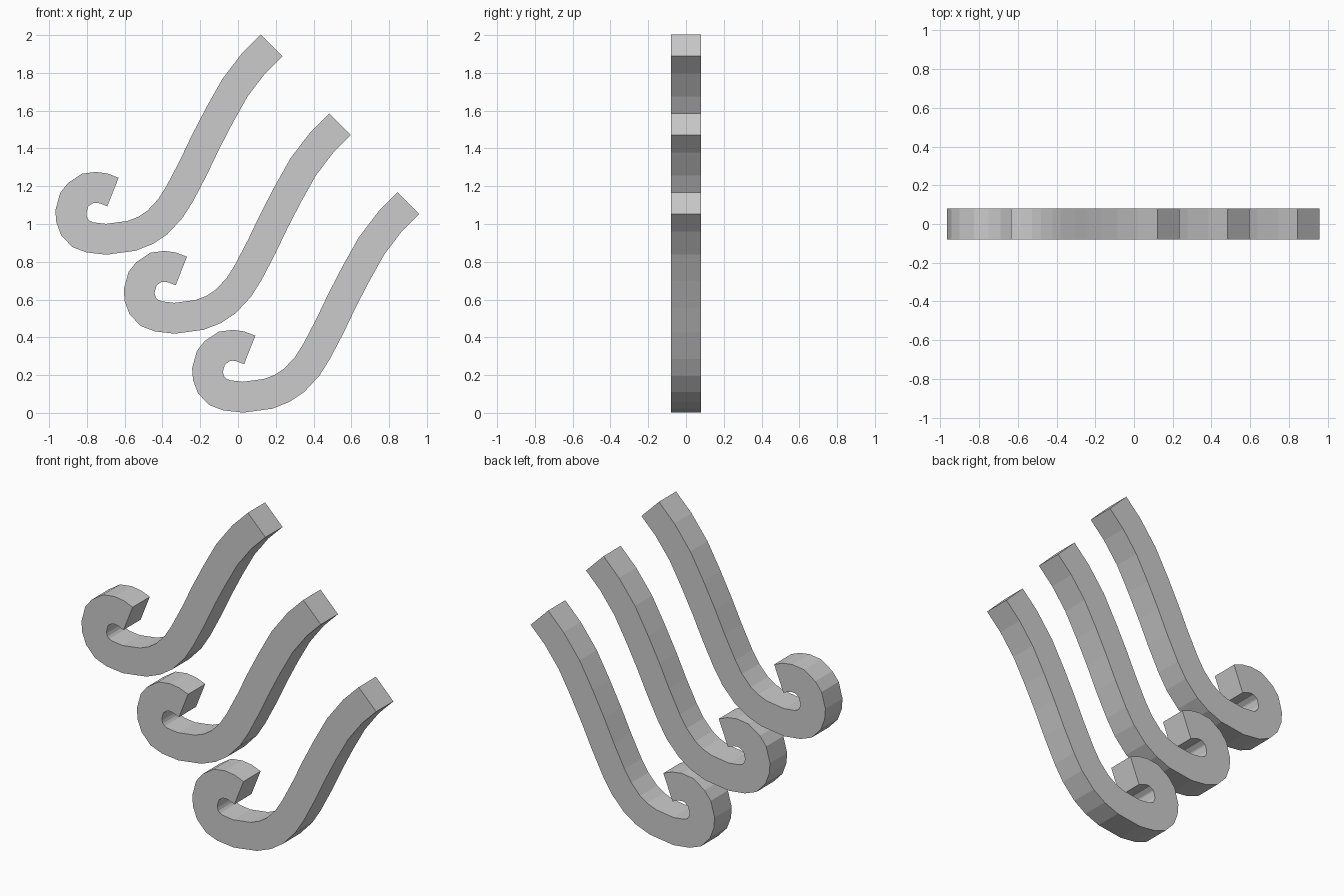
import bpy, bmesh
from mathutils import Vector

if "Cube" in bpy.data.objects:
    bpy.data.objects.remove(bpy.data.objects["Cube"])

HALF_W, HALF_D = 0.081, 0.08

# Centre line of the lowest hook in (x, z), from the upper end to the curled tip
PATH = [(.902, 1.110), (.805, 1.013), (.707, .884), (.625, .738), (.551, .595),
        (.488, .463), (.416, .325), (.366, .246), (.297, .172), (.234, .130),
        (.160, .101), (.026, .083), (-.060, .093), (-.107, .111), (-.142, .148),
        (-.158, .190), (-.161, .228), (-.144, .291), (-.121, .320), (-.073, .352),
        (-.028, .358), (.014, .352), (.062, .333)]


def sweep_hook(name, dx, dz):
    """Sweep a square section along the centre line."""
    pts = [Vector(p) for p in PATH]
    bm = bmesh.new()
    rings = []
    for i, p in enumerate(pts):
        before = (p - pts[i - 1]).normalized() if i else None
        after = (pts[i + 1] - p).normalized() if i < len(pts) - 1 else None
        a, b = before or after, after or before
        t = (a + b).normalized()
        n = Vector((-t.y, t.x)) * HALF_W / t.dot(a)
        rings.append([bm.verts.new((p.x + s * n.x + dx, y, p.y + s * n.y + dz))
                      for s, y in ((1, -HALF_D), (1, HALF_D), (-1, HALF_D), (-1, -HALF_D))])
    for r, q in zip(rings, rings[1:]):
        for k in range(4):
            bm.faces.new((r[k], r[(k + 1) % 4], q[(k + 1) % 4], q[k]))
    bm.faces.new(rings[0])
    bm.faces.new(rings[-1])
    bmesh.ops.recalc_face_normals(bm, faces=bm.faces)
    me = bpy.data.meshes.new(name)
    bm.to_mesh(me)
    bm.free()
    bpy.context.collection.objects.link(bpy.data.objects.new(name, me))


# Three identical hooks stepping up to the left
for i, name in enumerate(("lower_hook", "middle_hook", "upper_hook")):
    sweep_hook(name, -0.362 * i, 0.418 * i)
